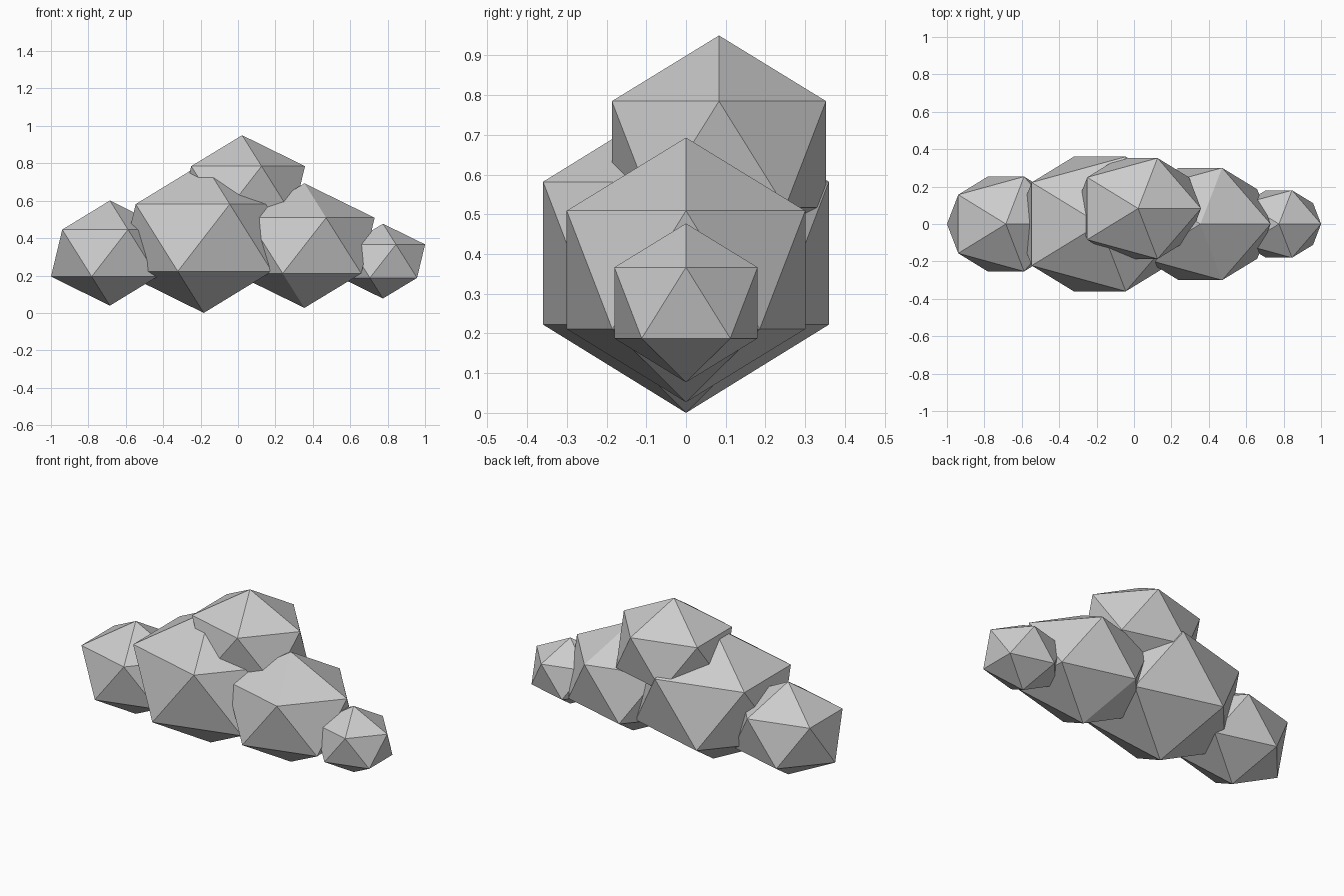
import bpy

if "Cube" in bpy.data.objects:
    bpy.data.objects.remove(bpy.data.objects["Cube"])

# Low-poly cloud: overlapping stretched icosahedra (name, centre, radii)
PUFFS = [
    ("cloud_puff_main",  (-0.183, 0.0, 0.402), (0.503, 0.423, 0.402)),
    ("cloud_puff_left",  (-0.685, 0.0, 0.32),  (0.352, 0.298, 0.281)),
    ("cloud_puff_right", (0.355, 0.0, 0.36),   (0.420, 0.353, 0.333)),
    ("cloud_puff_top",   (0.022, 0.083, 0.651), (0.376, 0.317, 0.299)),
    ("cloud_puff_small", (0.775, 0.0, 0.277),  (0.252, 0.212, 0.200)),
]


def add_puff(name, centre, radii):
    bpy.ops.mesh.primitive_ico_sphere_add(subdivisions=1, radius=1, location=centre)
    puff = bpy.context.object
    puff.name = name
    puff.scale = radii
    bpy.ops.object.transform_apply(location=False, rotation=False, scale=True)
    bpy.ops.object.shade_flat()


for puff_data in PUFFS:
    add_puff(*puff_data)
